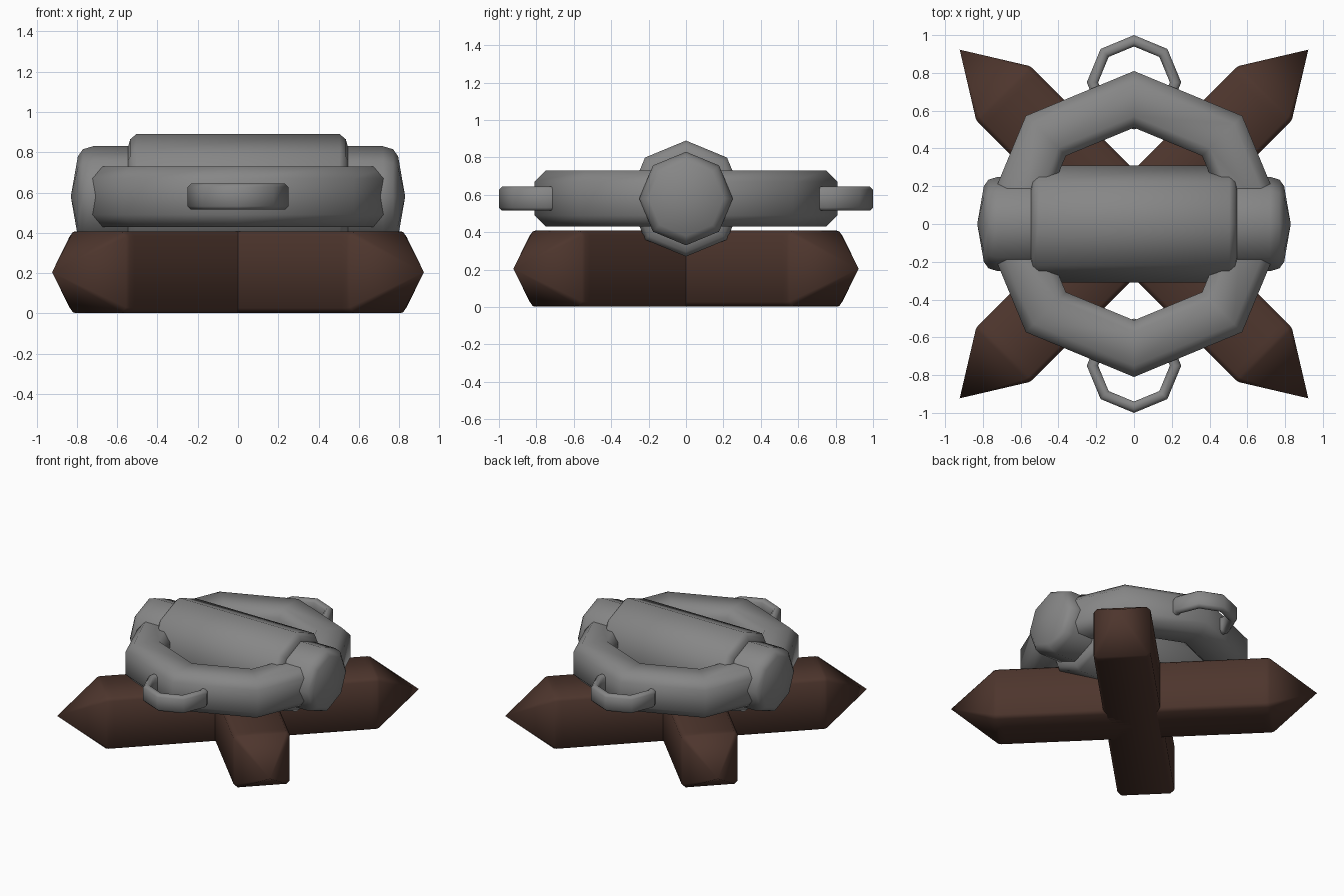
import bpy, bmesh, math
from mathutils import Vector

if "Cube" in bpy.data.objects:
    bpy.data.objects.remove(bpy.data.objects["Cube"])


def material(name, rgb):
    m = bpy.data.materials.new(name)
    m.diffuse_color = (*rgb, 1)
    m.use_nodes = True
    m.node_tree.nodes["Principled BSDF"].inputs["Base Color"].default_value = m.diffuse_color
    return m


WOOD = material("dark wood", (0.075, 0.036, 0.026))
STEEL = material("grey steel", (0.24, 0.24, 0.24))
AXIS_Z = 0.58


def loft(name, rings, mat, closed=False):
    """Skin a list of equal-length point rings into a closed solid."""
    bm = bmesh.new()
    vs = [[bm.verts.new(p) for p in ring] for ring in rings]
    n = len(vs[0])
    for i in range(len(vs) if closed else len(vs) - 1):
        a, b = vs[i], vs[(i + 1) % len(vs)]
        for j in range(n):
            k = (j + 1) % n
            bm.faces.new((a[j], a[k], b[k], b[j]))
    bmesh.ops.remove_doubles(bm, verts=bm.verts, dist=1e-4)
    bmesh.ops.recalc_face_normals(bm, faces=bm.faces)
    me = bpy.data.meshes.new(name)
    bm.to_mesh(me)
    bm.free()
    me.materials.append(mat)
    ob = bpy.data.objects.new(name, me)
    bpy.context.collection.objects.link(ob)
    bpy.ops.object.select_all(action='DESELECT')
    ob.select_set(True)
    bpy.context.view_layer.objects.active = ob
    bpy.ops.object.shade_smooth_by_angle(angle=math.radians(50))
    return ob


def chamfered(w, h, c):
    """Rectangle section with half sizes w, h and cut corners c."""
    return [(w, h - c), (w - c, h), (c - w, h), (-w, h - c),
            (-w, c - h), (c - w, -h), (w - c, -h), (w, c - h)]


def ring_loop(name, cy, radius, w, h, c):
    """Eight-sided ring lying flat, with a chamfered section."""
    rings = []
    for i in range(8):
        a = i * math.pi / 4
        rings.append([((radius + u) * math.cos(a), cy + (radius + u) * math.sin(a),
                       AXIS_Z + v) for u, v in chamfered(w, h, c)])
    return loft(name, rings, STEEL, closed=True)


# crossed pointed beams
for name, ang in (("beam_a", 45), ("beam_b", 135)):
    d = Vector((math.cos(math.radians(ang)), math.sin(math.radians(ang)), 0))
    s = Vector((-d.y, d.x, 0))
    half = [(1.305, 0), (0.985, 0.98), (0.965, 1), (0.93, 1)]
    stations = [(-x, k) for x, k in half] + [(x, k) for x, k in reversed(half)]
    rings = [[d * x + s * (u * k) + Vector((0, 0, 0.205 + v * k))
              for u, v in chamfered(0.203, 0.203, 0.025)] for x, k in stations]
    loft(name, rings, WOOD)

# stepped eight-sided drum along x
half = [(0.83, 0), (0.795, 0.20), (0.77, 0.235), (0.72, 0.25), (0.545, 0.25),
        (0.535, 0.285), (0.505, 0.31)]
profile = [(-x, r) for x, r in half] + [(x, r) for x, r in reversed(half)]
loft("drum", [[(x, r * math.sin(k * math.pi / 4), AXIS_Z + r * math.cos(k * math.pi / 4))
               for k in range(8)] for x, r in profile], STEEL)

# large ring around the drum, and a small loop at front and back
ring_loop("main_ring", 0, 0.66, 0.15, 0.15, 0.06)
for name, y in (("front_loop", -0.75), ("back_loop", 0.75)):
    ring_loop(name, y, 0.22, 0.03, 0.065, 0.017)
